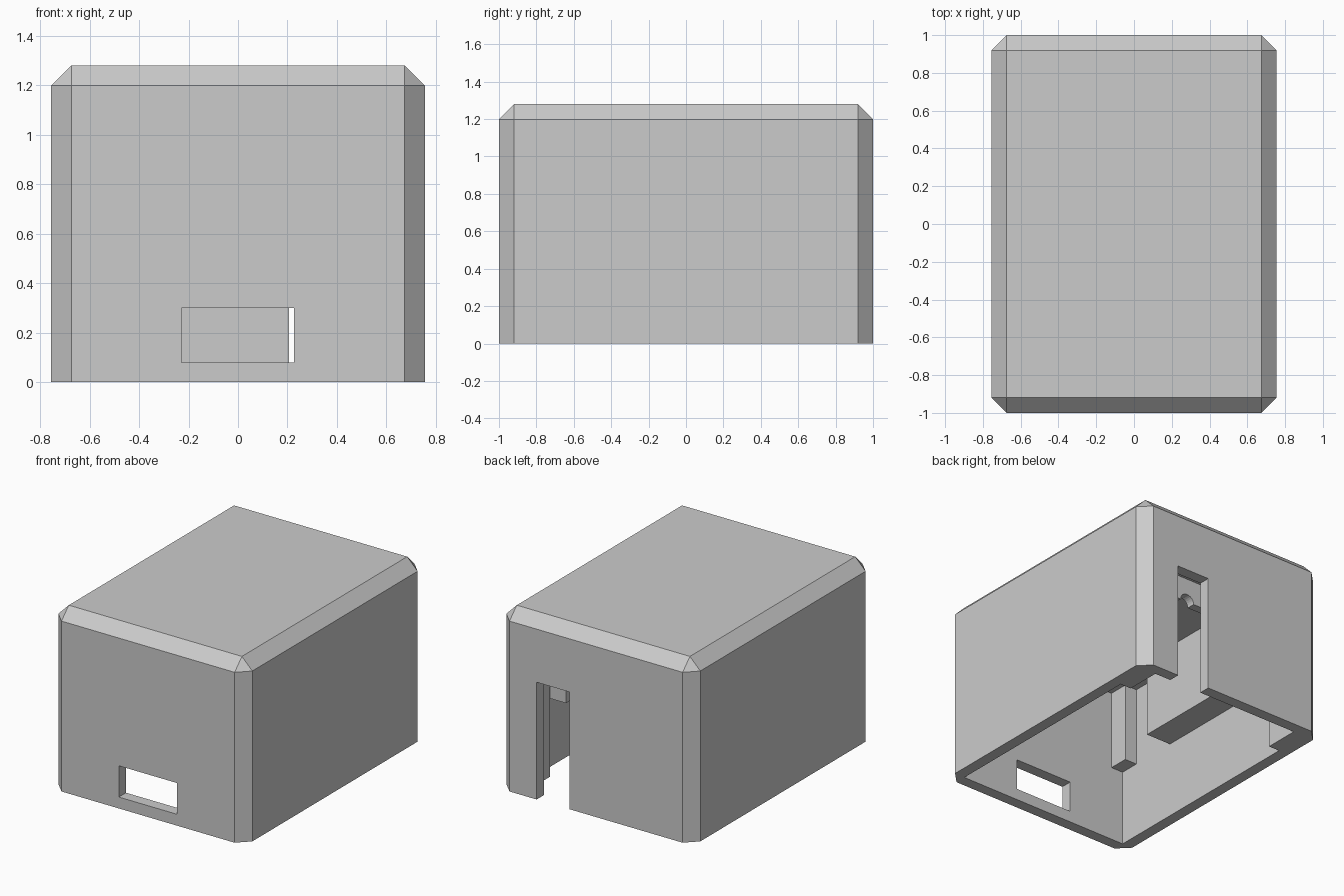
import bpy, bmesh, math
from mathutils import Matrix, Vector

if "Cube" in bpy.data.objects:
    bpy.data.objects.remove(bpy.data.objects["Cube"], do_unlink=True)

# One plain grey for every part
grey = bpy.data.materials.new("light_grey")
grey.use_nodes = True
color = (0.6, 0.6, 0.6, 1)
grey.diffuse_color = color
grey.node_tree.nodes["Principled BSDF"].inputs["Base Color"].default_value = color


def finish(name, bm):
    mesh = bpy.data.meshes.new(name)
    bm.to_mesh(mesh)
    bm.free()
    mesh.materials.append(grey)
    obj = bpy.data.objects.new(name, mesh)
    bpy.context.collection.objects.link(obj)
    return obj


def box(name, x, y, z, chamfer=0):
    bm = bmesh.new()
    bmesh.ops.create_cube(bm, size=1)
    lo, hi = Vector((x[0], y[0], z[0])), Vector((x[1], y[1], z[1]))
    bmesh.ops.transform(bm, verts=bm.verts,
                        matrix=Matrix.Translation((lo + hi) / 2) @ Matrix.Diagonal((*(hi - lo), 1)))
    if chamfer:
        # bevel everything except the open bottom rim
        edges = [e for e in bm.edges if any(v.co.z > z[0] + 0.01 for v in e.verts)]
        bmesh.ops.bevel(bm, geom=edges, offset=chamfer, segments=1, affect='EDGES')
    return finish(name, bm)


def cylinder_along_y(name, radius, depth, centre):
    bm = bmesh.new()
    bmesh.ops.create_cone(bm, cap_ends=True, segments=24, radius1=radius, radius2=radius, depth=depth,
                          matrix=Matrix.Translation(centre) @ Matrix.Rotation(math.pi / 2, 4, 'X'))
    return finish(name, bm)


def carve(target, *cutters):
    for cutter in cutters:
        cutter.hide_render = True
        mod = target.modifiers.new(cutter.name, 'BOOLEAN')
        mod.operation, mod.solver, mod.object = 'DIFFERENCE', 'EXACT', cutter
    bpy.context.view_layer.update()
    result = target.evaluated_get(bpy.context.evaluated_depsgraph_get())
    mesh = bpy.data.meshes.new_from_object(result)
    target.modifiers.clear()
    target.data = mesh
    for cutter in cutters:
        bpy.data.objects.remove(cutter, do_unlink=True)


W, L, H, WALL, CEILING = 0.755, 1.0, 1.28, 0.08, 1.10
IN_X, IN_Y = W - WALL, L - WALL
SHELF = 0.54

# Chamfered cover, open below, with a front window and a rear slot
cover = box("cover", (-W, W), (-L, L), (0, H), chamfer=0.081)
carve(cover,
      box("cavity", (-IN_X, IN_X), (-IN_Y, IN_Y), (-0.2, CEILING)),
      box("front_window", (-0.228, 0.226), (-1.2, -0.8), (0.08, 0.30)),
      box("rear_slot", (0.206, 0.463), (0.8, 1.2), (-0.2, 0.825)))

# Inner supports, the same on both sides
for side, s in (("left", 1), ("right", -1)):
    def span(inner):
        return sorted((s * inner, s * IN_X))
    box(side + "_rear_post", span(0.59), (0.67, IN_Y), (0, CEILING))
    box(side + "_front_post", span(0.58), (-IN_Y, -0.78), (SHELF, CEILING))
    box(side + "_support_block", span(0.48), (-0.44, 0.65), (SHELF, CEILING))

# Cross rib under the ceiling with a round notch
rib = box("cross_rib", (-0.48, 0.48), (0.48, 0.54), (0.93, CEILING))
carve(rib, cylinder_along_y("rib_notch", 0.055, 0.2, (0, 0.51, 0.93)))
